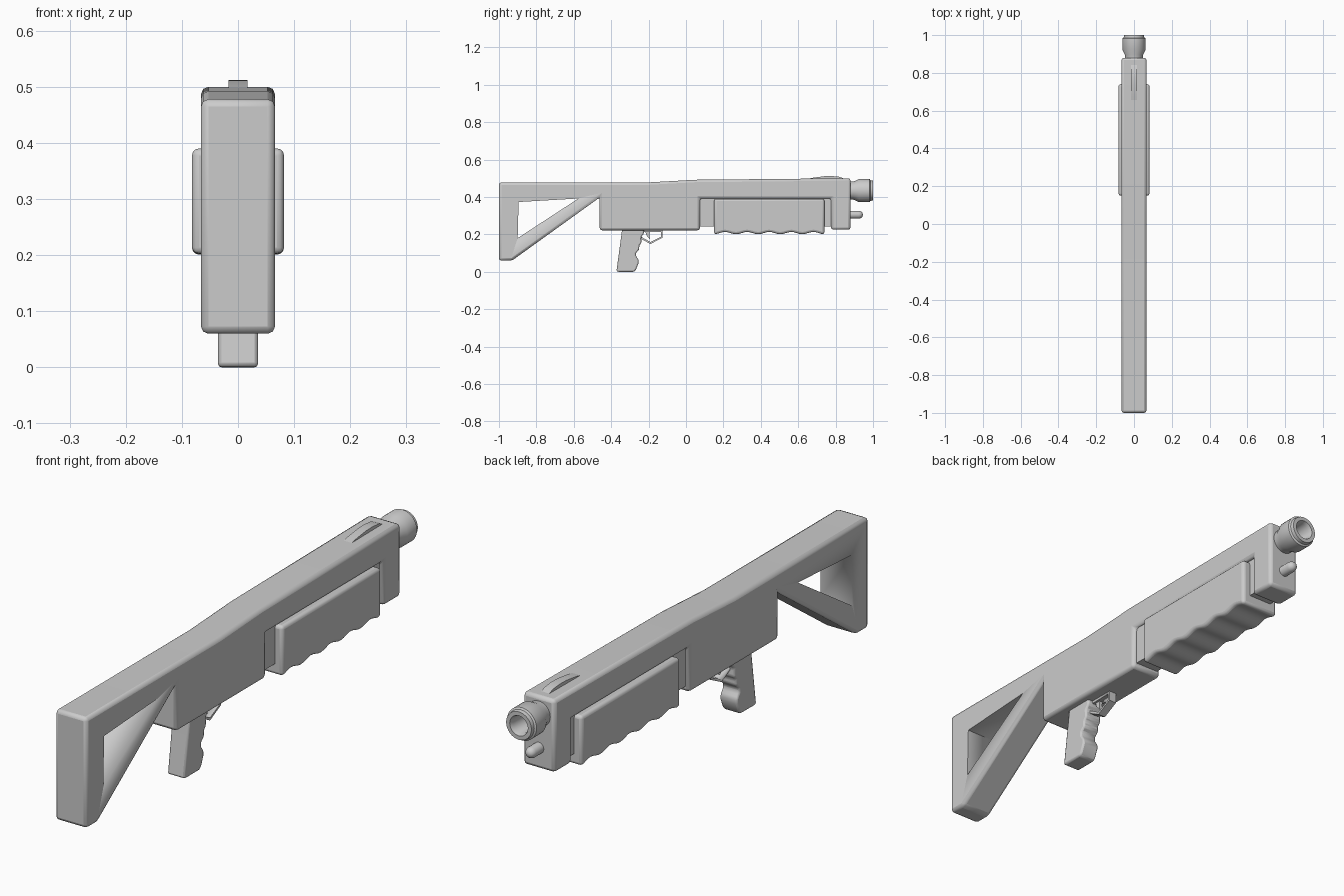
import bpy, bmesh, math

if "Cube" in bpy.data.objects:
    bpy.data.objects.remove(bpy.data.objects["Cube"])


def finish(obj, bevel=0.0, segments=2):
    if bevel:
        m = obj.modifiers.new("bevel", 'BEVEL')
        m.width = bevel
        m.segments = segments
        m.limit_method = 'ANGLE'
        m.angle_limit = math.radians(32)
    bpy.ops.object.select_all(action='DESELECT')
    obj.select_set(True)
    bpy.context.view_layer.objects.active = obj
    bpy.ops.object.shade_smooth_by_angle(angle=math.radians(35))
    return obj


def link(name, bm):
    bmesh.ops.recalc_face_normals(bm, faces=bm.faces)
    mesh = bpy.data.meshes.new(name)
    bm.to_mesh(mesh)
    bm.free()
    obj = bpy.data.objects.new(name, mesh)
    bpy.context.collection.objects.link(obj)
    return obj


def slab(name, profile, half, bevel=0.0, segments=2):
    """Side profile (y, z) extruded across x."""
    bm = bmesh.new()
    a = [bm.verts.new((-half, y, z)) for y, z in profile]
    b = [bm.verts.new((half, y, z)) for y, z in profile]
    bm.faces.new(a)
    bm.faces.new(b[::-1])
    n = len(a)
    for i in range(n):
        j = (i + 1) % n
        bm.faces.new((a[i], b[i], b[j], a[j]))
    return finish(link(name, bm), bevel, segments)


def lathe(name, profile, z, sides=32):
    """Profile (y, radius) spun about a line along y at height z."""
    bm = bmesh.new()
    rings = []
    for y, r in profile:
        rings.append([bm.verts.new((r * math.cos(t), y, z + r * math.sin(t)))
                      for t in (2 * math.pi * k / sides for k in range(sides))])
    for p, q in zip(rings, rings[1:]):
        for k in range(sides):
            m = (k + 1) % sides
            bm.faces.new((p[k], p[m], q[m], q[k]))
    bm.faces.new(rings[0])
    bm.faces.new(rings[-1])
    return finish(link(name, bm))


def cut(obj, cutter):
    m = obj.modifiers.new("cut", 'BOOLEAN')
    m.operation = 'DIFFERENCE'
    m.solver = 'EXACT'
    m.object = cutter
    cutter.hide_render = True
    cutter.hide_set(True)


# Receiver and stock, one continuous profile
body = slab("receiver_and_stock", [
    (-1, 0.06), (-0.93, 0.06), (-0.462, 0.397), (-0.462, 0.222), (0.075, 0.222),
    (0.075, 0.393), (0.775, 0.393), (0.775, 0.225), (0.88, 0.225), (0.88, 0.5),
    (0.05, 0.492), (-0.2, 0.478), (-1, 0.478)], 0.066, 0.013)
cut(body, slab("stock_opening_cutter",
               [(-0.9, 0.18), (-0.895, 0.373), (-0.575, 0.392)], 0.2))

# Recessed rail behind the pump
slab("pump_rail", [(0.06, 0.243), (0.80, 0.243), (0.80, 0.41), (0.06, 0.41)], 0.05)

# Pump with finger waves underneath
steps = 40
wave = [(0.15 + 0.59 * i / steps,
         0.207 + 0.006 * math.cos(2 * math.pi * 5 * i / steps + math.pi))
        for i in range(steps + 1)]
slab("pump", wave + [(0.74, 0.39), (0.15, 0.39)], 0.082, 0.014, 3)

# Pistol grip
slab("grip", [(-0.372, 0.002), (-0.345, 0.2), (-0.34, 0.24), (-0.225, 0.24),
              (-0.225, 0.205), (-0.24, 0.185), (-0.238, 0.155), (-0.25, 0.14),
              (-0.25, 0.118), (-0.268, 0.1), (-0.268, 0.085), (-0.254, 0.065),
              (-0.254, 0.045), (-0.268, 0.01), (-0.278, 0.0), (-0.36, 0.0)],
     0.036, 0.007)

# Trigger guard and trigger
guard = slab("trigger_guard", [(-0.25, 0.235), (-0.25, 0.18), (-0.19, 0.149),
                               (-0.125, 0.182), (-0.125, 0.235)], 0.016)
cut(guard, slab("guard_opening_cutter", [(-0.238, 0.212), (-0.238, 0.186), (-0.19, 0.159),
                                         (-0.134, 0.187), (-0.134, 0.212)], 0.1))
slab("trigger", [(-0.222, 0.23), (-0.212, 0.195), (-0.192, 0.174),
                 (-0.196, 0.2), (-0.19, 0.23)], 0.007)

# Front sight ramp
slab("front_sight", [(0.62, 0.49), (0.68, 0.503), (0.74, 0.511), (0.78, 0.512),
                     (0.82, 0.508), (0.865, 0.49)], 0.017)

# Muzzle with hollow bore, and magazine tube tip
lathe("muzzle", [(0.86, 0.048), (0.895, 0.048), (0.925, 0.062), (0.982, 0.062),
                 (0.986, 0.055), (1.0, 0.053), (1.0, 0.038), (0.985, 0.033),
                 (0.90, 0.031)], 0.434)
lathe("magazine_tip", [(0.86, 0.021), (0.925, 0.021), (0.935, 0.018),
                       (0.942, 0.012), (0.945, 0.004)], 0.305, 20)
